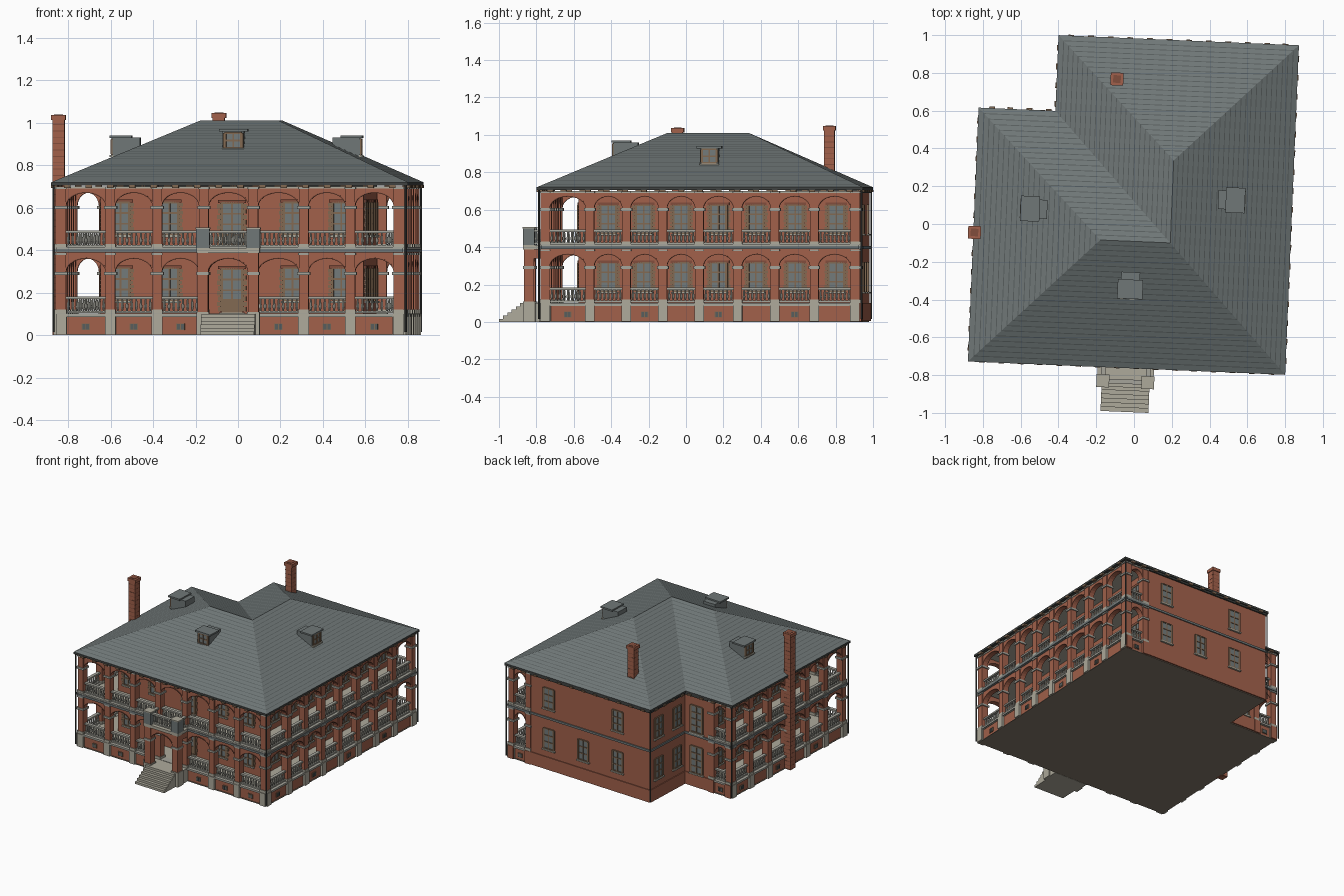
import bpy, bmesh, math
from mathutils import Matrix, Vector

cube = bpy.data.objects.get("Cube")
if cube:
    bpy.data.objects.remove(cube)

COLOURS = {
    "brick": (.36, .118, .07), "dark_brick": (.22, .075, .045), "stone": (.42, .4, .33),
    "slate": (.16, .185, .185), "shadow_slate": (.095, .11, .11), "dark_slate": (.05, .055, .052),
    "pale_trim": (.38, .375, .33), "tan_wood": (.22, .14, .085), "glass": (.17, .195, .195),
    "earth": (.23, .19, .145)}
mats = {}
for label, rgb in COLOURS.items():
    m = bpy.data.materials.new(label)
    m.use_nodes = True
    m.diffuse_color = (*rgb, 1)
    m.node_tree.nodes["Principled BSDF"].inputs["Base Color"].default_value = (*rgb, 1)
    mats[label] = m

HOUSE = Matrix.Rotation(math.radians(-2.4), 4, "Z")   # the house stands slightly turned
parts = {}


def part(name, mat):
    return parts.setdefault(name, (bmesh.new(), mat))[0]


def prism(name, mat, M, outline, d0, d1):
    """Extrude an (s, z) outline from depth d0 to d1."""
    bm = part(name, mat)
    a, b = ([bm.verts.new(M @ Vector((s, d, z))) for s, z in outline] for d in (d0, d1))
    bm.faces.new(a)
    bm.faces.new(b[::-1])
    for i in range(len(a)):
        bm.faces.new((a[i - 1], b[i - 1], b[i], a[i]))


def box(name, mat, M, s0, s1, d0, d1, z0, z1):
    prism(name, mat, M, [(s0, z0), (s1, z0), (s1, z1), (s0, z1)], d0, d1)


def side(degrees, plane):
    """Frame for a facade: x runs along it, y points inward."""
    return HOUSE @ Matrix.Rotation(math.radians(degrees), 4, "Z") @ Matrix.Translation((0, plane, 0))


def arch(M, s0, s1, spring, rise, top, d0, d1):
    mid, half = (s0 + s1) / 2, (s1 - s0) / 2
    curve = [(mid - half * math.cos(math.pi * i / 12), spring + rise * math.sin(math.pi * i / 12))
             for i in range(13)]
    prism("arches", "brick", M, curve + [(s1, top), (s0, top)], d0, d1)
    # thin raised ring along the arch
    ring = [(mid + (s - mid) * 1.03, z + .005) for s, z in curve]
    prism("arch_rings", "dark_brick", M, curve + ring[::-1], d0 - .003, d0)


def balustrade(M, s0, s1, z0, d=.025):
    box("handrails", "pale_trim", M, s0, s1, d - .012, d + .012, z0 + .066, z0 + .078)
    box("handrails", "pale_trim", M, s0, s1, d - .01, d + .01, z0, z0 + .01)
    n = max(2, round((s1 - s0) / .022))
    for i in range(n):
        s = s0 + (i + .5) * (s1 - s0) / n
        for r0, r1, za, zb in ((.004, .008, .01, .028), (.008, .004, .028, .066)):
            T = Matrix.Translation((s, d, z0 + (za + zb) / 2))
            bmesh.ops.create_cone(part("balusters", "pale_trim"), segments=6, radius1=r0, radius2=r1,
                                  depth=zb - za, matrix=M @ T)


def eave_brackets(M, s0, s1):
    n = round((s1 - s0) / .1)
    for i in range(n):
        s = s0 + (i + .5) * (s1 - s0) / n
        box("eave_brackets", "tan_wood", M, s - .015, s + .015, -.022, .01, .694, .706)


STOREYS = (.1, .41)
PIER = .0225


def arcade(M, piers, door_bay=None, vent_step=1, base="stone"):
    first, last = piers[0] - PIER, piers[-1] + PIER
    box("plinth", "brick", M, first, last, .01, .05, .005, .09)
    box("floor_bands", "pale_trim", M, first, last, -.004, .05, .088, .102)
    box("floor_bands", "pale_trim", M, first, last, -.006, .05, .406, .416)
    box("cornice", "slate", M, first, last, -.01, .05, .39, .406)
    eave_brackets(M, first, last)
    for s in piers:
        box("pier_bases_" + base, base, M, s - .025, s + .025, -.008, .055, .002, .1)
        for z in STOREYS:
            box("piers", "brick", M, s - PIER, s + PIER, 0, .05, z, z + .29)
            box("pier_feet", "stone", M, s - .025, s + .025, -.004, .054, z, z + .02)
            box("pier_caps", "pale_trim", M, s - .03, s + .03, -.008, .058, z + .184, z + .198)
            box("pier_caps", "pale_trim", M, s - .026, s + .026, -.006, .05, z + .278, z + .288)
    for i, (a, b) in enumerate(zip(piers, piers[1:])):
        for z in STOREYS:
            arch(M, a + PIER, b - PIER, z + .195, .065, z + .29, .008, .045)
            if i != door_bay or z > .2:
                balustrade(M, a + PIER, b - PIER, z + .005)
        if i != door_bay and i % vent_step == 0:
            c = (a + b) / 2
            box("vent_frames", "tan_wood", M, c - .02, c + .02, .005, .012, .024, .056)
            for k in (-1, 1):
                box("vents", "shadow_slate", M, c + k * .009 - .007, c + k * .009 + .007, .002, .006, .027, .053)


def window(M, s, z, w=.085, h=.15, quoins=True, bars=2):
    box("window_glass", "glass", M, s - w / 2, s + w / 2, -.004, .01, z, z + h)
    for k in (-1, 0, 1):
        t = .007 if k else .004
        c = s + k * w / 2
        box("window_frames", "tan_wood", M, c - t, c + t, -.009, .004, z, z + h)
    for k in range(bars + 2):
        c = z + h * k / (bars + 1)
        box("window_frames", "tan_wood", M, s - w / 2, s + w / 2, -.008, .004, c - .004, c + .004)
    box("window_sills", "stone", M, s - w / 2 - .012, s + w / 2 + .012, -.014, .004, z - .014, z - .004)
    if quoins:
        for k in range(8):
            for e in (-1, 1):
                c = s + e * (w / 2 + .012)
                t = .009 if k % 2 else .005
                box("quoins", "tan_wood", M, c - t, c + t, -.005, .004, z + h * k / 8, z + h * (k + .8) / 8)
        box("lintels", "dark_brick", M, s - w / 2 - .015, s + w / 2 + .015, -.008, .004, z + h, z + h + .014)


# Arcaded galleries on three sides, with open ends at the back
front, right, left = side(0, -.745), side(90, -.815), side(-90, -.83)
back, wing, notch = side(180, -.965), side(-90, -.425), side(180, -.568)
arcade(front, [-.802, -.57, -.35, -.13, .103, .34, .56, .787], door_bay=3)
arcade(right, [-.718, -.48, -.285, -.09, .105, .31, .51, .72, .937], vent_step=2)
arcade(left, [-.54, -.34, -.13, .08, .3, .51, .718], vent_step=2)
arcade(back, [-.787, -.64], door_bay=None, base="brick")
arcade(notch, [.655, .802], base="brick")

# Floors, ceiling and walls of the L-shaped house
for u0, u1, v0, v1, inset in ((-.83, .815, -.745, .568, .205), (-.425, .815, 0, .965, 0)):
    for name, mat, z0, z1 in (("ground_slab", "earth", 0, .005), ("gallery_floor", "stone", .085, .1),
                              ("upper_floor", "stone", .39, .41), ("ceiling", "stone", .69, .7)):
        box(name, mat, HOUSE, u0 + .004, u1 - .004, v0 + .004, v1 - .004, z0, z1)
    box("walls", "brick", HOUSE, u0 + inset, u1 - .2, v0 + inset * .95, v1 - .001, .006, .7)

# Plain back walls with string courses
for M, a, b in ((back, -.615, .425), (wing, -.965, -.568), (notch, .425, .63)):
    box("back_walls", "brick", M, a, b, 0, .02, .005, .7)
    box("cornice", "slate", M, a, b, -.008, .01, .39, .406)
    box("back_plinth", "brick", M, a, b, -.006, .01, .005, .1)
    box("eave_moulding", "dark_slate", M, a, b, -.01, .01, .69, .705)
    eave_brackets(M, a, b)

# Windows
inner_front, inner_right, inner_left = side(0, -.55), side(90, -.615), side(-90, -.625)
rows = ((inner_front, (-.53, -.3, .28, .51), True), (inner_right, (-.39, -.2, 0, .2, .4, .61, .83), True),
        (inner_left, (.4, .19, -.02, -.235, -.45), True), (back, (-.455, .145), False),
        (wing, (-.87, -.66), False))
for M, places, quoins in rows:
    for s in places:
        for z in STOREYS:
            window(M, s, z + .065, quoins=quoins)
window(back, -.155, STOREYS[0] + .065, quoins=False)
for M, s, quoins in ((inner_front, -.005, True), (notch, .53, False)):
    for z in STOREYS:
        window(M, s, z + .012, w=.1, h=.2, bars=3, quoins=quoins)
box("front_door", "tan_wood", inner_front, -.05, .04, -.007, .004, .112, .17)

# Entrance porch with balcony and steps
porch = side(0, -.861)
for s in (-.13, .108):
    box("porch_bases", "stone", porch, s - .03, s + .03, -.005, .06, 0, .11)
    box("porch_piers", "brick", porch, s - .025, s + .025, 0, .052, .1, .39)
    box("porch_caps", "pale_trim", porch, s - .03, s + .03, -.006, .058, .283, .298)
    box("porch_sides", "brick", porch, s - .02, s + .02, .05, .118, .34, .39)
    box("pedestals", "slate", porch, s - .031, s + .031, -.006, .056, .41, .5)
    box("pedestal_caps", "stone", porch, s - .034, s + .034, -.009, .059, .5, .507)
    balustrade(side(90, -s - .025), -.806, -.745, .415)
arch(porch, -.105, .083, .295, .065, .39, .006, .045)
box("balcony_floor", "stone", porch, -.16, .138, -.005, .118, .388, .41)
box("porch_floor", "stone", porch, -.15, .128, 0, .118, 0, .1)
balustrade(porch, -.1, .078, .415)
for i in range(6):
    box("steps", "stone", porch, -.136, .118, -.0225 * (6 - i), -.0225 * (5 - i), 0, .1 * (i + 1) / 6)

# Hipped roof with slate courses
EAVE, RIDGE, COURSES = .72, 1.01, 24
eaves = [(-.848, -.764), (.833, -.764), (.833, .982), (-.441, .982), (-.441, .581), (-.848, .581)]
ridge = [(-.175, -.092), (.196, -.092), (.196, .345)]
bm = part("roof", "slate")
e = [bm.verts.new((x, y, EAVE)) for x, y in eaves]
r = [bm.verts.new((x, y, RIDGE)) for x, y in ridge]
low = [bm.verts.new((x, y, EAVE - .016)) for x, y in eaves]
for f in ((e[0], e[1], r[1], r[0]), (e[1], e[2], r[2], r[1]), (e[2], e[3], r[2]),
          (e[3], e[4], r[1], r[2]), (e[4], e[5], r[0], r[1]), (e[5], e[0], r[0]), low):
    bm.faces.new(f)
for i in range(6):
    bm.faces.new((low[i - 1], low[i], e[i], e[i - 1]))
step = (RIDGE - EAVE) / COURSES
for k in range(1, COURSES):
    for lift in (0, .16):
        bmesh.ops.bisect_plane(bm, geom=bm.verts[:] + bm.edges[:] + bm.faces[:],
                               plane_co=(0, 0, EAVE + (k + lift) * step), plane_no=(0, 0, 1))
for f in bm.faces:
    rows_up = (f.calc_center_median().z - EAVE) / step
    f.material_index = 2 if rows_up < .01 else 1 if rows_up % 1 < .16 else 0
bm.transform(HOUSE)

# Dormers
for M, s, z in ((side(0, -.385), -.006, .87), (side(90, -.57), .148, .84), (side(-90, -.592), -.058, .84)):
    box("dormer_walls", "slate", M, s - .05, s + .05, 0, .13, z - .02, z + .09)
    box("dormer_roofs", "slate", M, s - .067, s + .067, -.012, .09, z + .088, z + .1)
    window(M, s, z + .012, w=.08, h=.07, quoins=False, bars=1)

# Chimneys with brick courses and caps
for u, v, base, top in ((-.842, -.08, 0, 1.025), (-.122, .763, .75, 1.035)):
    M = HOUSE @ Matrix.Translation((u, v, 0))
    box("chimneys", "brick", M, -.028, .028, -.028, .028, base, top)
    for k in range(int((top - base) / .03)):
        z = base + .03 * k
        box("chimney_joints", "dark_brick", M, -.0285, .0285, -.0285, .0285, z, z + .004)
    box("chimney_caps", "brick", M, -.034, .034, -.034, .034, top - .012, top + .012)
    box("chimney_flues", "dark_brick", M, -.02, .02, -.02, .02, top, top + .014)

# Drainpipes
for u, v in ((.822, .973), (.822, -.752), (-.838, .576), (-.433, .973), (-.838, -.752)):
    M = HOUSE @ Matrix.Translation((u, v, .36))
    bmesh.ops.create_cone(part("drainpipes", "dark_slate"), cap_ends=True, segments=8, radius1=.005,
                          radius2=.005, depth=.69, matrix=M)

# Turn the collected parts into objects
for name, (bm, mat) in parts.items():
    bmesh.ops.recalc_face_normals(bm, faces=bm.faces[:])
    mesh = bpy.data.meshes.new(name)
    for label in (mat, "shadow_slate", "dark_slate") if name == "roof" else (mat,):
        mesh.materials.append(mats[label])
    bm.to_mesh(mesh)
    bm.free()
    bpy.context.collection.objects.link(bpy.data.objects.new(name, mesh))
